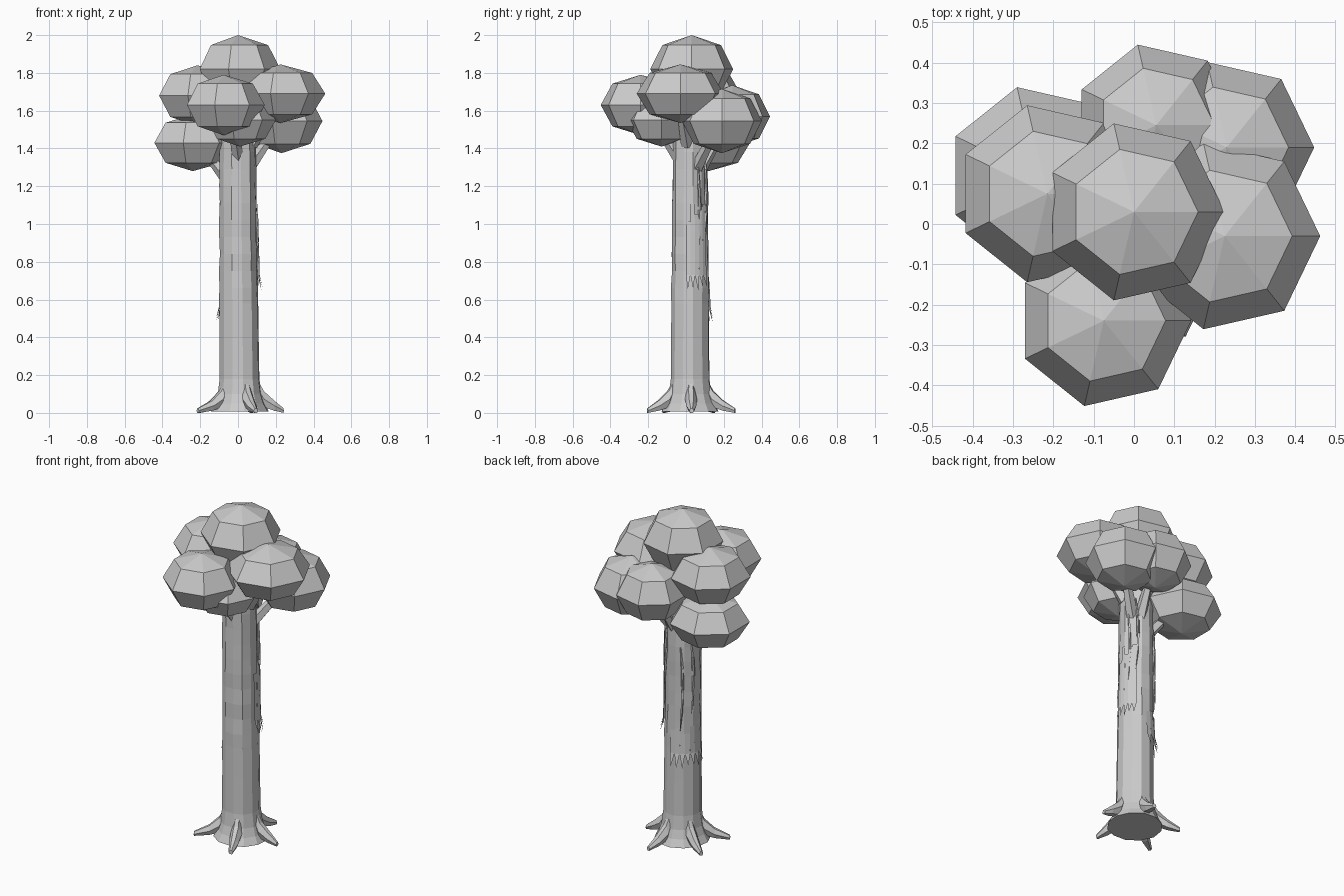
import bpy, bmesh, math, random
from mathutils import Vector, Matrix

if "Cube" in bpy.data.objects:
    bpy.data.objects.remove(bpy.data.objects["Cube"])

random.seed(4)
grey = bpy.data.materials.new("plain_grey")
grey.diffuse_color = (0.6, 0.6, 0.6, 1)
grey.use_nodes = True
grey.node_tree.nodes["Principled BSDF"].inputs["Base Color"].default_value = grey.diffuse_color
CX, CY = 0.012, 0.022


def finish(bm, name):
    bmesh.ops.recalc_face_normals(bm, faces=bm.faces)
    me = bpy.data.meshes.new(name)
    bm.to_mesh(me)
    bm.free()
    me.materials.append(grey)
    ob = bpy.data.objects.new(name, me)
    bpy.context.collection.objects.link(ob)
    return ob


def loft(bm, rings):
    """Skin closed rings of points and cap both ends."""
    loops = [[bm.verts.new(p) for p in r] for r in rings]
    n = len(loops[0])
    for a, b in zip(loops, loops[1:]):
        for i in range(n):
            j = (i + 1) % n
            bm.faces.new((a[i], a[j], b[j], b[i]))
    bm.faces.new(loops[0])
    bm.faces.new(loops[-1])


def tube(name, points, radii, sides=5):
    """Tapered limb through points."""
    bm = bmesh.new()
    pts = [Vector(p) for p in points]
    rings = []
    for k, p in enumerate(pts):
        d = pts[min(k + 1, len(pts) - 1)] - pts[max(k - 1, 0)]
        q = d.to_track_quat('Z', 'Y')
        rings.append([p + q @ Vector((radii[k] * math.cos(math.tau * i / sides),
                                      radii[k] * math.sin(math.tau * i / sides), 0))
                      for i in range(sides)])
    loft(bm, rings)
    return finish(bm, name)


# foliage clumps: flattened seven-sided balls (x, y, z, radius, half height)
clumps = [
    (0.0, 0.03, 1.82, 0.225, 0.18),
    (-0.075, -0.24, 1.63, 0.217, 0.16),
    (0.225, -0.03, 1.69, 0.237, 0.155),
    (0.23, 0.19, 1.545, 0.217, 0.17),
    (0.055, 0.245, 1.57, 0.205, 0.165),
    (-0.215, 0.075, 1.68, 0.225, 0.16),
    (-0.24, 0.12, 1.43, 0.225, 0.15),
    (0.01, -0.13, 1.55, 0.19, 0.14),
]
for k, (x, y, z, r, h) in enumerate(clumps):
    bm = bmesh.new()
    bmesh.ops.create_uvsphere(bm, u_segments=7, v_segments=4, radius=1)
    # turn so that one corner points along +x
    v0 = max(bm.verts, key=lambda v: v.co.xy.length)
    turn = Matrix.Rotation(-math.atan2(v0.co.y, v0.co.x), 4, 'Z')
    bm.transform(Matrix.Translation((x, y, z)) @ Matrix.Diagonal((r, r, h, 1)) @ turn)
    finish(bm, f"foliage_clump_{k + 1}")

# trunk: twelve-sided, flared foot, slightly uneven upper bark
profile = [(0.008, 0.155), (0.05, 0.132), (0.1, 0.116), (0.18, 0.106), (0.4, 0.104), (0.58, 0.103)]
profile += [(0.66 + 0.09 * i, 0.103 - 0.001 * i) for i in range(10)] + [(1.7, 0.075)]
bm = bmesh.new()
wobble = [random.uniform(-0.004, 0.004) for _ in range(12)]
rings = []
for z, r in profile:
    jit = 0.003 if z > 0.6 else 0
    ring = []
    for i in range(12):
        a = math.tau * (i + 0.3) / 12
        rr = r + wobble[i] + random.uniform(-jit, jit)
        ring.append((CX - 0.008 * z + rr * math.cos(a), CY + rr * math.sin(a), z))
    rings.append(ring)
loft(bm, rings)
finish(bm, "trunk")

# roots: five tapered wedges running down to the ground (angle, reach)
for k, (deg, reach) in enumerate([(-70, 0.24), (2, 0.23), (76, 0.245), (150, 0.25), (212, 0.265)]):
    a = math.radians(deg)
    out, side = Vector((math.cos(a), math.sin(a), 0)), Vector((-math.sin(a), math.cos(a), 0))
    base = Vector((CX, CY, 0))
    sections = [(0.085, 0.185, 0.1, 0.018), (0.125, 0.115, 0.03, 0.032),
                (0.18, 0.065, 0.012, 0.027), (reach, 0.024, 0.0, 0.012)]
    rings = []
    for d, top, bottom, w in sections:
        up = Vector((0, 0, 1))
        c = base + out * d
        mid = (top + bottom) / 2
        rings.append([c + up * top + side * w * 0.4, c + up * mid + side * w, c + up * bottom + side * w * 0.6,
                      c + up * bottom - side * w * 0.6, c + up * mid - side * w, c + up * top - side * w * 0.4])
    bm = bmesh.new()
    loft(bm, rings)
    finish(bm, f"root_{k + 1}")

# branches from the trunk into the lower clumps
ends = [(-0.2, 0.1, 1.42), (0.2, 0.16, 1.5), (0.05, 0.2, 1.5), (-0.03, -0.17, 1.55), (0.2, -0.03, 1.62)]
for k, e in enumerate(ends):
    v = Vector((e[0] - CX, e[1] - CY, 0)).normalized()
    start = Vector((CX, CY, e[2] - 0.2)) + v * 0.06
    tube(f"branch_{k + 1}", [start, (start + Vector(e)) / 2, e], [0.035, 0.028, 0.02])


# peeling bark: thin curved strips with ragged hanging points
def bark(name, start, end, z_top, z_low, drop, teeth):
    bm = bmesh.new()

    def pt(deg, z, r):
        a = math.radians(deg)
        return bm.verts.new((CX - 0.008 * z + r * math.cos(a), CY + r * math.sin(a), z))

    step = (end - start) / teeth
    for i in range(teeth):
        a, b = start + i * step, start + (i + 1) * step
        top = z_top + random.uniform(-0.12, 0.0)
        p = [pt(a, top, 0.102), pt(b, top, 0.102), pt(b, z_low, 0.109), pt(a, z_low, 0.109)]
        bm.faces.new(p)
        tip = pt((a + b) / 2, z_low - drop * random.uniform(0.7, 1), 0.125)
        bm.faces.new((p[3], p[2], tip))
    finish(bm, name)


bark("peeling_bark_right", -12, 52, 1.12, 0.73, 0.085, 5)
bark("peeling_bark_back", 85, 195, 0.78, 0.56, 0.085, 7)

# loose bark ridges along the right and back of the trunk
for k, (deg, lo, hi) in enumerate([(22, 0.8, 1.35), (48, 0.95, 1.4), (115, 0.7, 1.2), (150, 0.8, 1.25)]):
    pts = []
    for i in range(5):
        t = i / 4
        a = math.radians(deg + 8 * math.sin(3 * t))
        r = 0.105 - 0.006 * t
        pts.append((CX - 0.01 + r * math.cos(a), CY + r * math.sin(a), lo + (hi - lo) * t))
    tube(f"bark_ridge_{k + 1}", pts, [0.002, 0.007, 0.009, 0.008, 0.003], 4)
